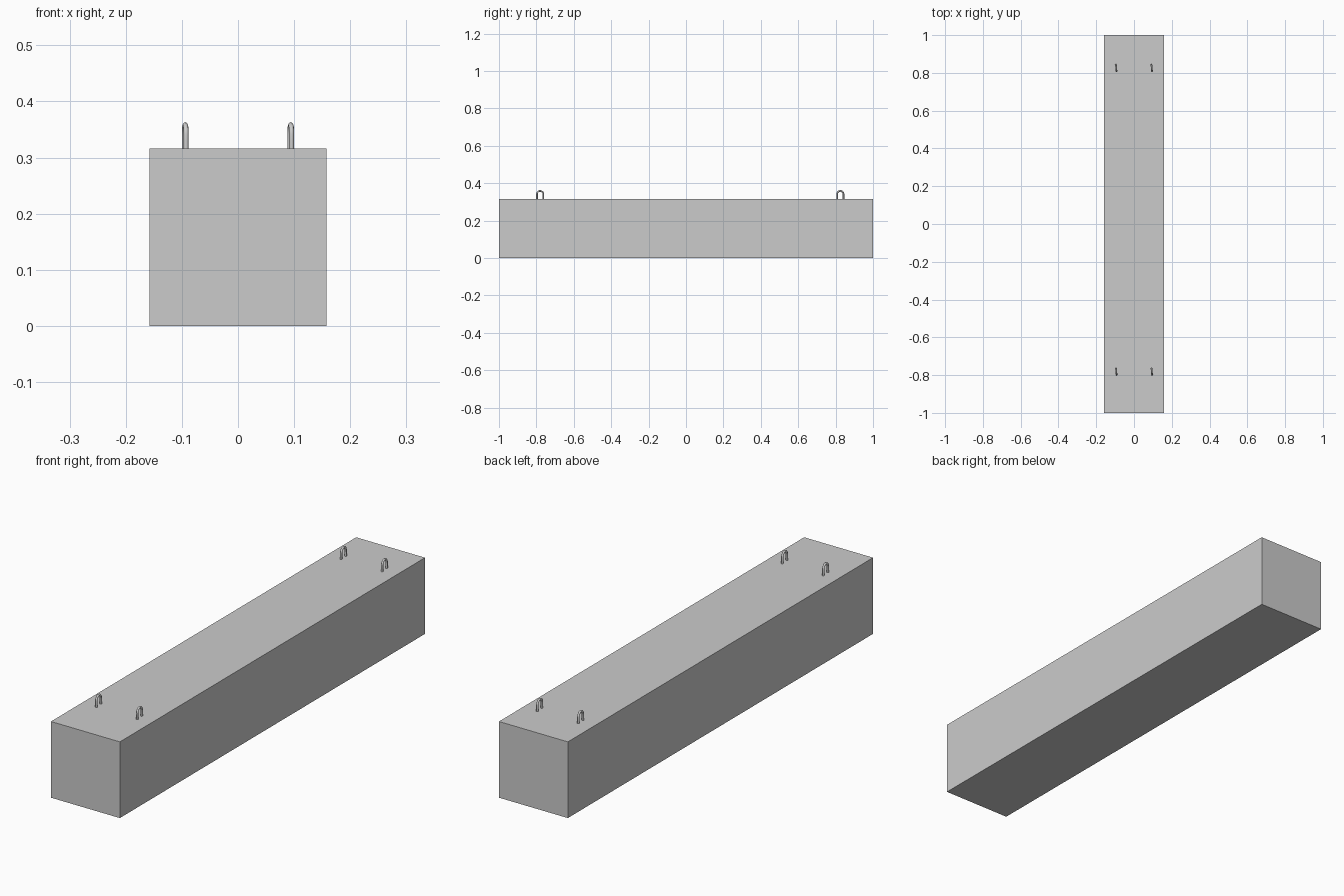
import bpy, math

if "Cube" in bpy.data.objects:
    bpy.data.objects.remove(bpy.data.objects["Cube"])

# Main concrete beam
W, H = 0.316, 0.316
bpy.ops.mesh.primitive_cube_add(size=1, location=(0, 0, H / 2))
beam = bpy.context.object
beam.name = "beam"
beam.scale = (W, 2, H)
bpy.ops.object.transform_apply(location=False, rotation=False, scale=True)


def lifting_loop(name, x, y):
    """Bent rod staple, sunk slightly into the top of the beam."""
    rod, half, top = 0.0045, 0.017, 0.363
    spring = top - rod - half - H
    pts = [(-half, -0.01), (-half, spring * 0.5)]
    for i in range(9):
        a = math.pi * (1 - i / 8)
        pts.append((half * math.cos(a), spring + half * math.sin(a)))
    pts += [(half, spring * 0.5), (half, -0.01)]
    cu = bpy.data.curves.new(name, 'CURVE')
    cu.dimensions = '3D'
    cu.bevel_depth = rod
    cu.bevel_resolution = 2
    cu.use_fill_caps = True
    sp = cu.splines.new('POLY')
    sp.points.add(len(pts) - 1)
    for p, (u, v) in zip(sp.points, pts):
        p.co = (0, u, v, 1)
    ob = bpy.data.objects.new(name, cu)
    bpy.context.collection.objects.link(ob)
    ob.location = (x, y, H)
    ob.rotation_euler.z = math.radians(5)
    # Convert to mesh and smooth the rod
    bpy.ops.object.select_all(action='DESELECT')
    ob.select_set(True)
    bpy.context.view_layer.objects.active = ob
    bpy.ops.object.convert(target='MESH')
    bpy.ops.object.shade_smooth_by_angle(angle=math.radians(50))


# Four lifting loops, two near each end
for end, y in (("front", -0.78), ("back", 0.825)):
    for side, x in (("left", -0.094), ("right", 0.094)):
        lifting_loop(f"lifting_loop_{end}_{side}", x, y)
